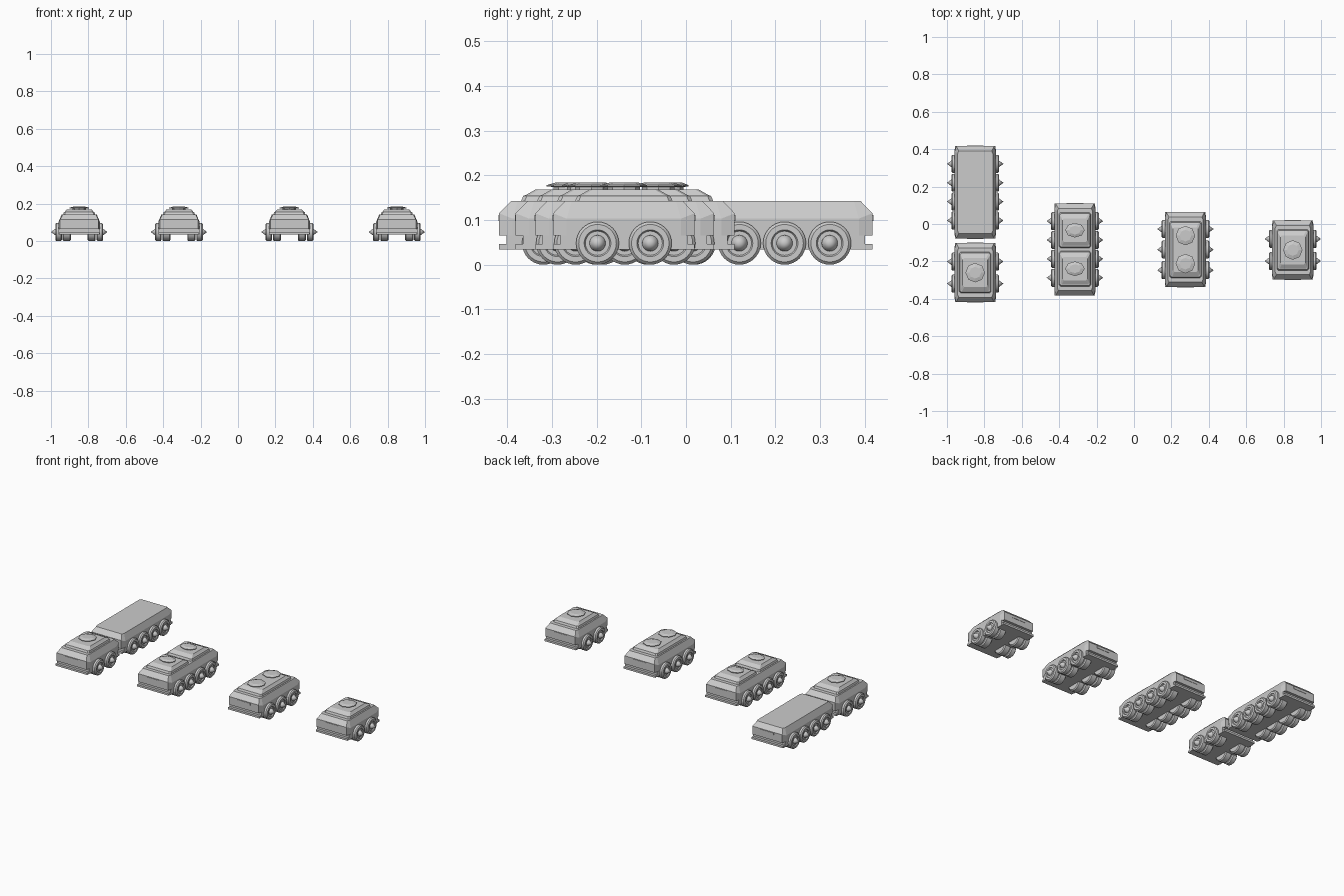
import bpy, bmesh, math
from mathutils import Matrix

if "Cube" in bpy.data.objects:
    bpy.data.objects.remove(bpy.data.objects["Cube"], do_unlink=True)

grey = bpy.data.materials.new("armour grey")
grey.use_nodes = True
grey.diffuse_color = (0.6, 0.6, 0.6, 1)
grey.node_tree.nodes["Principled BSDF"].inputs["Base Color"].default_value = (0.6, 0.6, 0.6, 1)


def finish(bm, name, x, y, smooth=False):
    bmesh.ops.remove_doubles(bm, verts=bm.verts, dist=1e-6)
    bmesh.ops.recalc_face_normals(bm, faces=bm.faces)
    me = bpy.data.meshes.new(name)
    bm.to_mesh(me)
    bm.free()
    ob = bpy.data.objects.new(name, me)
    ob.location = (x, y, 0)
    me.materials.append(grey)
    bpy.context.collection.objects.link(ob)
    if smooth:
        bpy.ops.object.select_all(action='DESELECT')
        ob.select_set(True)
        bpy.context.view_layer.objects.active = ob
        bpy.ops.object.shade_smooth_by_angle(angle=math.radians(35))
    return ob


def loft(bm, rings):
    """Skin a stack of closed rings and cap both ends."""
    rows = [[bm.verts.new(p) for p in ring] for ring in rings]
    for low, high in zip(rows, rows[1:]):
        for i in range(len(low)):
            j = (i + 1) % len(low)
            bm.faces.new((low[i], low[j], high[j], high[i]))
    bm.faces.new(rows[0])
    bm.faces.new(rows[-1])


def octagon(hx, hy, cx, cy, z_side, z_end):
    """Rectangle with cut corners; side and end edges may differ in height."""
    ring = []
    for sx, sy in ((1, 1), (-1, 1), (-1, -1), (1, -1)):
        side = (sx * hx, sy * (hy - cy), z_side)
        end = (sx * (hx - cx), sy * hy, z_end)
        ring += [side, end] if sx == sy else [end, side]
    return ring


def box(bm, hx, y0, y1, z0, z1):
    loft(bm, [[(-hx, y0, z), (hx, y0, z), (hx, y1, z), (-hx, y1, z)] for z in (z0, z1)])


def hull(name, x, y, half):
    # Upper shell with sloped shoulders
    bm = bmesh.new()
    loft(bm, [octagon(0.11, half, 0.008, 0.03, 0.065, 0.065),
              octagon(0.11, half, 0.008, 0.03, 0.103, 0.115),
              octagon(0.094, half - 0.026, 0.006, 0.015, 0.142, 0.142)])
    finish(bm, name + "_hull", x, y)
    # Lower chassis, recessed at both ends
    bm = bmesh.new()
    box(bm, 0.11, -half + 0.016, half - 0.016, 0.034, 0.065)
    finish(bm, name + "_chassis", x, y)
    for side, label in ((-1, "front"), (1, "rear")):
        bm = bmesh.new()
        ends = sorted((side * half, side * (half - 0.017)))
        box(bm, 0.108, *ends, 0.034, 0.046)
        finish(bm, f"{name}_{label}_bumper", x, y)
        bm = bmesh.new()
        ends = sorted((side * (half - 0.002), side * (half + 0.002)))
        box(bm, 0.045, *ends, 0.098, 0.111)
        finish(bm, f"{name}_{label}_vision_slit", x, y)


def deck(name, x, y, half):
    # Stepped raised housing on the roof
    bm = bmesh.new()
    loft(bm, [octagon(hx, half - d, 0.008, 0.008, z, z) for hx, d, z in
              ((0.086, 0, 0.14), (0.082, 0.006, 0.154), (0.077, 0.012, 0.156),
               (0.067, 0.033, 0.168))])
    finish(bm, name + "_raised_deck", x, y)


def hatch(name, x, y, ry):
    # Eight-sided overhanging roof hatch
    bm = bmesh.new()
    rings = []
    for r, z in ((0.7, 0.166), (0.7, 0.174), (1, 0.175), (1, 0.178), (0.6, 0.184)):
        rings.append([(0.052 * r * math.sin(i * math.pi / 4),
                       ry * r * math.cos(i * math.pi / 4), z) for i in range(8)])
    loft(bm, rings)
    finish(bm, name + "_hatch", x, y)


def lathe(name, profile, side, x, y):
    bm = bmesh.new()
    verts = [bm.verts.new((px * side, 0, r)) for px, r in profile]
    edges = [bm.edges.new(pair) for pair in zip(verts, verts[1:])]
    bmesh.ops.spin(bm, geom=verts + edges, cent=(0, 0, 0), axis=(1, 0, 0),
                   angle=math.tau, steps=32)
    bmesh.ops.transform(bm, matrix=Matrix.Translation((0, 0, 0.048)), verts=bm.verts)
    finish(bm, name, x, y, smooth=True)


OUTER = [(0.093, 0), (0.093, 0.042), (0.098, 0.048), (0.122, 0.048), (0.128, 0.042),
         (0.128, 0.03), (0.123, 0.027), (0.123, 0.018), (0.128, 0.017), (0.151, 0)]
INNER = [(0.045, 0), (0.045, 0.042), (0.05, 0.048), (0.083, 0.048), (0.088, 0.042), (0.088, 0)]


def wheels(name, x, y, count, spacing):
    for i in range(count):
        wy = y + (i - (count - 1) / 2) * spacing
        for side, label in ((1, "left"), (-1, "right")):
            lathe(f"{name}_{label}_outer_wheel_{i + 1}", OUTER, side, x, wy)
            lathe(f"{name}_{label}_inner_wheel_{i + 1}", INNER, side, x, wy)


# name, x, y, half length, axles, axle spacing, deck (offset, half), hatch offsets, hatch y radius
VEHICLES = [
    ("short_carrier", 0.849, -0.139, 0.158, 2, 0.118, [(0, 0.11)], [0], 0.052),
    ("medium_carrier", 0.275, -0.137, 0.2, 3, 0.11, [(0, 0.152)], [-0.075, 0.075], 0.052),
    ("long_carrier", -0.316, -0.136, 0.245, 4, 0.101,
     [(-0.103, 0.095), (0.103, 0.095)], [-0.103, 0.103], 0.039),
    ("tractor", -0.849, -0.26, 0.158, 2, 0.118, [(0, 0.11)], [0], 0.052),
    ("trailer", -0.849, 0.17, 0.247, 4, 0.101, [], [], 0),
]

for name, x, y, half, axles, spacing, decks, hatches, ry in VEHICLES:
    hull(name, x, y, half)
    wheels(name, x, y, axles, spacing)
    for offset, size in decks:
        deck(name, x, y + offset, size)
    for offset in hatches:
        hatch(name, x, y + offset, ry)
